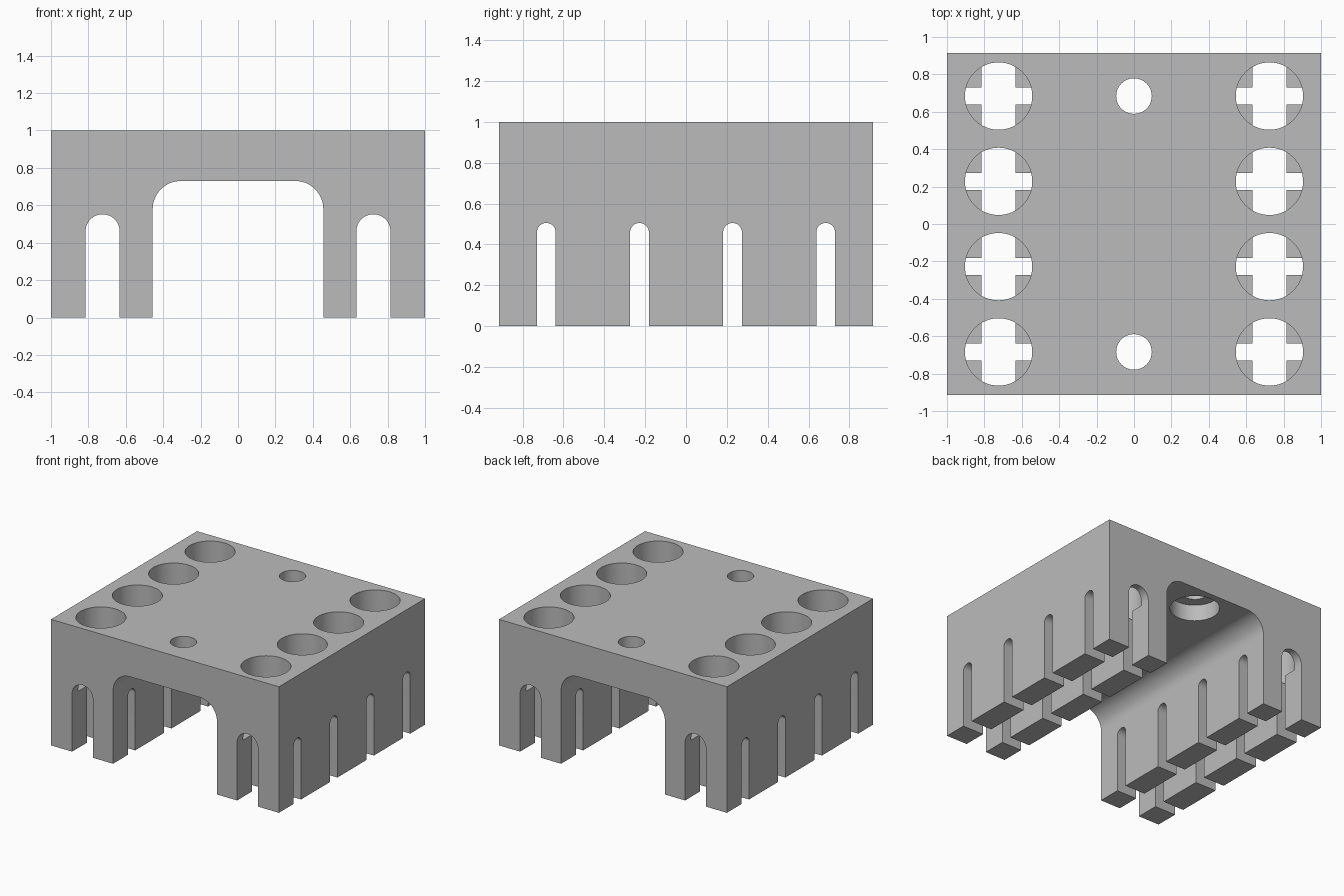
import bpy
import bmesh
import math

if "Cube" in bpy.data.objects:
    bpy.data.objects.remove(bpy.data.objects["Cube"])

HX, HY, H = 1.0, 0.915, 1.0
ROW_X = 0.724
PITCH_Y = [-0.684, -0.228, 0.228, 0.684]

grey = bpy.data.materials.new("light_grey")
grey.diffuse_color = (0.5, 0.5, 0.5, 1)
grey.use_nodes = True
grey.node_tree.nodes["Principled BSDF"].inputs["Base Color"].default_value = grey.diffuse_color


def add_object(name, bm):
    bmesh.ops.recalc_face_normals(bm, faces=bm.faces)
    mesh = bpy.data.meshes.new(name)
    bm.to_mesh(mesh)
    bm.free()
    mesh.materials.append(grey)
    obj = bpy.data.objects.new(name, mesh)
    bpy.context.collection.objects.link(obj)
    return obj


def arch_cutter(name, half, top, radius, centre, axis, steps=16):
    """Upright slot with rounded top corners, swept right through along axis."""
    pts = [(-half, -0.1), (half, -0.1)]
    for side, start in ((1, 0), (-1, math.pi / 2)):
        for i in range(steps + 1):
            if side < 0 and i == 0 and half - radius < 1e-6:
                continue  # full round: the arcs share the crown point
            a = start + i * math.pi / 2 / steps
            pts.append((side * (half - radius) + radius * math.cos(a),
                        top - radius + radius * math.sin(a)))
    bm = bmesh.new()
    if axis == 'Y':
        verts = [bm.verts.new((centre + u, -1.2, z)) for u, z in pts]
        sweep = (0, 2.4, 0)
    else:
        verts = [bm.verts.new((-1.2, centre + u, z)) for u, z in pts]
        sweep = (2.4, 0, 0)
    face = bm.faces.new(verts)
    new = bmesh.ops.extrude_face_region(bm, geom=[face])["geom"]
    bmesh.ops.translate(bm, vec=sweep,
                        verts=[v for v in new if isinstance(v, bmesh.types.BMVert)])
    return add_object(name, bm)


def bore_cutter(name, x, y, radius, z0, z1):
    bm = bmesh.new()
    bmesh.ops.create_cone(bm, cap_ends=True, segments=64, radius1=radius,
                          radius2=radius, depth=z1 - z0)
    bmesh.ops.translate(bm, vec=(x, y, (z0 + z1) / 2), verts=bm.verts)
    return add_object(name, bm)


# Main block
bm = bmesh.new()
bmesh.ops.create_cube(bm, size=1)
bmesh.ops.scale(bm, vec=(2 * HX, 2 * HY, H), verts=bm.verts)
bmesh.ops.translate(bm, vec=(0, 0, H / 2), verts=bm.verts)
block = add_object("slotted_block", bm)

# Central channel and the long slot under each row of bores
cutters = [arch_cutter("channel_cutter", 0.456, 0.73, 0.15, 0, 'Y')]
for sx in (-1, 1):
    cutters.append(arch_cutter("long_slot_cutter", 0.091, 0.552, 0.091, sx * ROW_X, 'Y'))

# Cross slots and the bores above them
for y in PITCH_Y:
    cutters.append(arch_cutter("cross_slot_cutter", 0.046, 0.505, 0.046, y, 'X'))
    for sx in (-1, 1):
        cutters.append(bore_cutter("bore_cutter", sx * ROW_X, y, 0.18, 0.45, 1.1))

# Screw holes, counterbored from the channel roof
for y in (PITCH_Y[0], PITCH_Y[-1]):
    cutters.append(bore_cutter("screw_hole_cutter", 0, y, 0.095, 0.6, 1.1))
    cutters.append(bore_cutter("counterbore_cutter", 0, y, 0.18, 0.6, 0.86))

# Cut everything, then drop the cutters
bpy.context.view_layer.objects.active = block
block.select_set(True)
for cutter in cutters:
    mod = block.modifiers.new("cut", 'BOOLEAN')
    mod.operation = 'DIFFERENCE'
    mod.solver = 'EXACT'
    mod.object = cutter
    bpy.ops.object.modifier_apply(modifier=mod.name)
    bpy.data.objects.remove(cutter)

bpy.ops.object.shade_smooth_by_angle(angle=math.radians(30))
